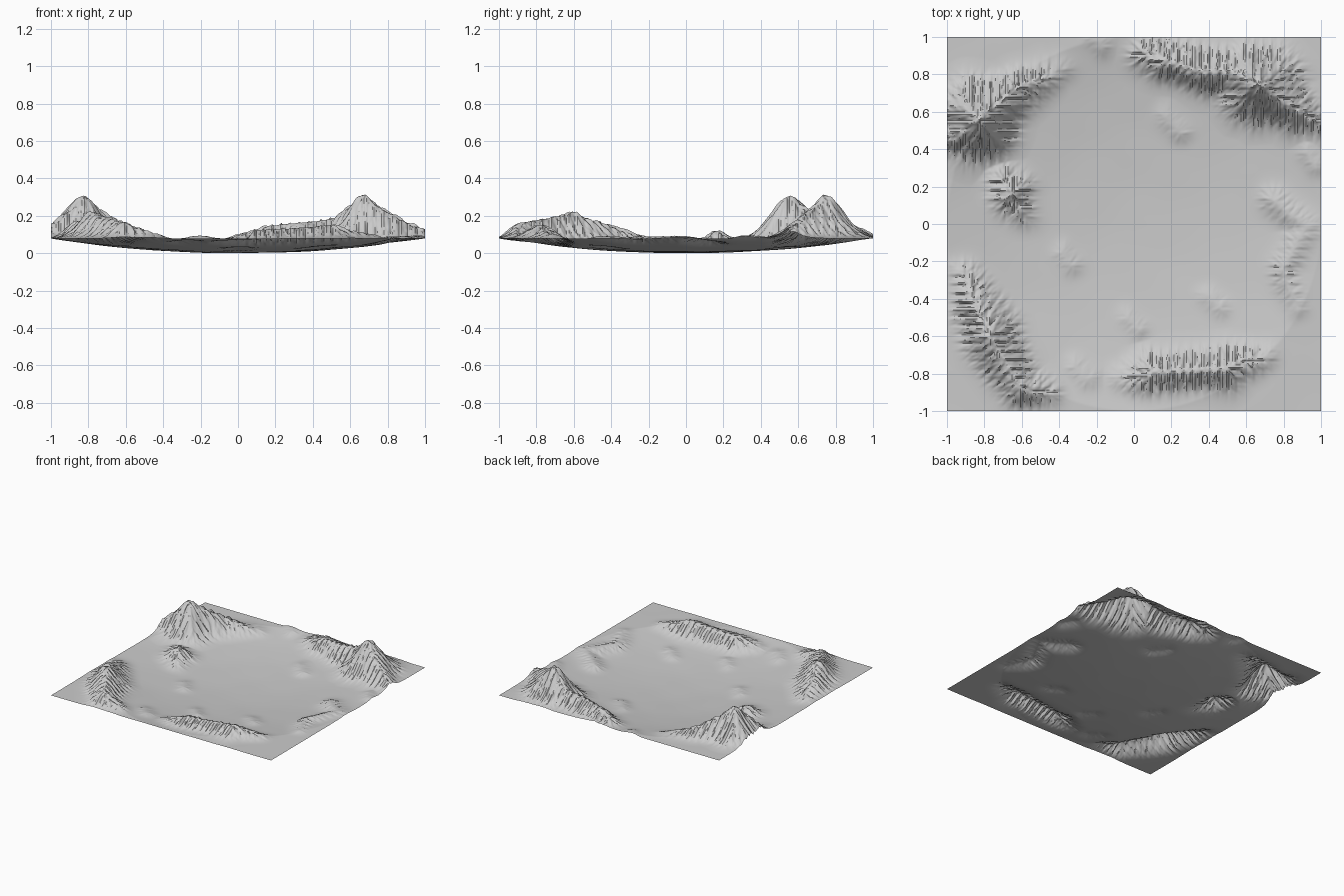
import bpy, math
from mathutils import Vector, noise

if "Cube" in bpy.data.objects:
    bpy.data.objects.remove(bpy.data.objects["Cube"])

N = 300  # grid cells per side

# Mountain crests: points (x, y, height above basin); width follows from height
NORTH_WEST = [(-1.02, .44, .06), (-.84, .55, .23), (-.62, .72, .085), (-.4, .82, .02)]
NORTH_EAST = [(.06, .9, .05), (.15, .88, .085), (.5, .79, .115), (.67, .75, .235),
              (.86, .61, .1), (1.03, .5, .03)]
SOUTH = [(-.08, -.82, .02), (.1, -.79, .075), (.5, -.77, .085), (.68, -.7, .025)]
SOUTH_WEST = [(-.9, -.26, .03), (-.77, -.6, .145), (-.62, -.86, .085), (-.46, -.9, .03)]
LONE_HILL = [(-.7, .23, .045), (-.65, .16, .085), (-.6, .08, .045)]
EAST = [(.76, .12, .03), (.92, -.02, .025), (.8, -.24, .035), (.87, -.45, .015)]
RIDGES = [NORTH_WEST, NORTH_EAST, SOUTH, SOUTH_WEST, LONE_HILL, EAST]


def width(h):
    return min(.1 + .6 * h, .06 + 2 * h)


# Small knolls on the basin floor and rim
for x, y in ((-.36, -.18), (.43, -.42), (0, -.53), (.2, .54), (-.2, .98), (-.27, -.79), (.95, .35)):
    RIDGES.append([(x - .03, y + .03, .014), (x + .03, y - .03, .016)])
SEGS = [(a, b) for r in RIDGES for a, b in zip(r, r[1:])]


def crest(x, y, a, b):
    # rounded mountain flank around one crest segment
    dx, dy = b[0] - a[0], b[1] - a[1]
    t = ((x - a[0]) * dx + (y - a[1]) * dy) / (dx * dx + dy * dy)
    t = max(0, min(1, t))
    h = a[2] + t * (b[2] - a[2])
    d = math.hypot(x - a[0] - t * dx, y - a[1] - t * dy) / width(h)
    return h * max(0, math.exp(-2.6 * d * d) - .006)


def mountains(x, y):
    # wobble the position so crest outlines are irregular
    x2 = x + .03 * noise.noise(Vector((x * 5, y * 5, 1)))
    y2 = y + .03 * noise.noise(Vector((x * 5, y * 5, 7)))
    top = 0
    for a, b in SEGS:
        if min(a[0], b[0]) - .34 < x2 < max(a[0], b[0]) + .34 and \
           min(a[1], b[1]) - .34 < y2 < max(a[1], b[1]) + .34:
            top = max(top, crest(x2, y2, a, b))
    return top


def cell_point(i, j, cache={}):
    if (i, j) not in cache:
        v = noise.cell_vector(Vector((i + .5, j + .5, 3.5)))
        cache[i, j] = (i + .5 + .4 * v.x, j + .5 + .4 * v.y)
    return cache[i, j]


def gullies(x, y, gx, gy, scale):
    # stripes running downhill, blended between scattered cells
    px, py = x * scale, y * scale
    i0, j0 = math.floor(px), math.floor(py)
    total = weight = 0
    for i in (i0 - 1, i0, i0 + 1):
        for j in (j0 - 1, j0, j0 + 1):
            cx, cy = cell_point(i, j)
            dx, dy = px - cx, py - cy
            w = math.exp(-2.5 * (dx * dx + dy * dy))
            total += w * math.cos(5.5 * (-gy * dx + gx * dy))
            weight += w
    return total / weight


def basin(x, y):
    r = min(1, math.hypot(x, y))
    return .078 * r ** 2.1 + .002 * noise.noise(Vector((x * 4, y * 4, 0)))


# Base shape, then downhill erosion
M = N + 1
co = [2 * i / N - 1 for i in range(M)]
base = [[mountains(x, y) for x in co] for y in co]
verts = []
for j, y in enumerate(co):
    for i, x in enumerate(co):
        m = base[j][i]
        z = basin(x, y) + m
        if m > .002:
            gx = base[j][min(N, i + 2)] - base[j][max(0, i - 2)]
            gy = base[min(N, j + 2)][i] - base[max(0, j - 2)][i]
            g = math.hypot(gx, gy) + 1e-9
            gx, gy = gx / g, gy / g
            amp = min(.011, .25 * m) * min(1, g * 90)
            z += amp * (gullies(x, y, gx, gy, 20) + .55 * gullies(x, y, gx, gy, 42) - .35)
        verts.append((x, y, z))
low = min(v[2] for v in verts)
verts = [(x, y, z - low) for x, y, z in verts]
faces = [(j * M + i, j * M + i + 1, (j + 1) * M + i + 1, (j + 1) * M + i)
         for j in range(N) for i in range(N)]

mesh = bpy.data.meshes.new("terrain")
mesh.from_pydata(verts, [], faces)
terrain = bpy.data.objects.new("terrain", mesh)
bpy.context.collection.objects.link(terrain)
bpy.context.view_layer.objects.active = terrain
terrain.select_set(True)
bpy.ops.object.shade_smooth_by_angle(angle=math.radians(40))
